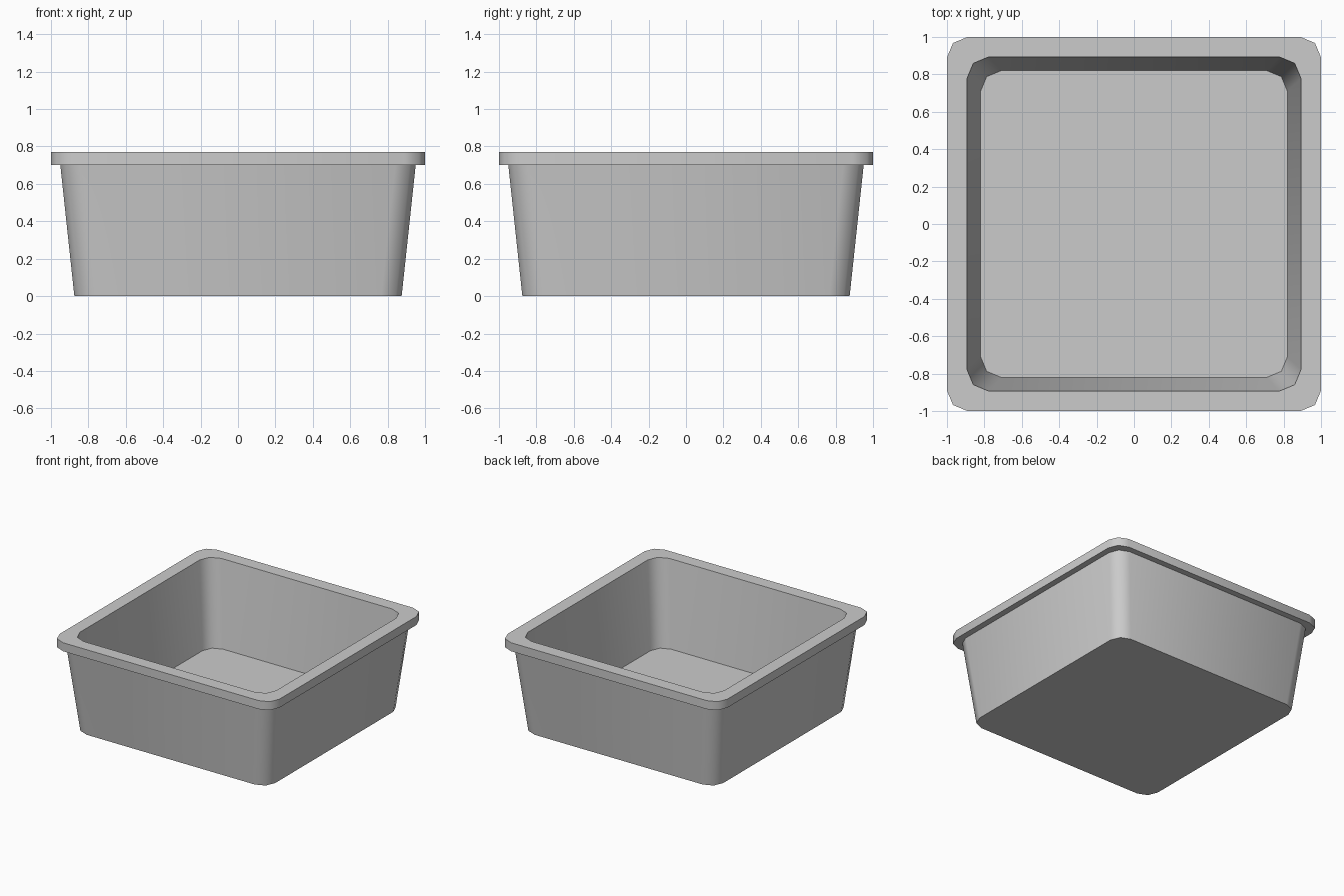
import bpy, bmesh
from math import sin, cos, pi

if "Cube" in bpy.data.objects:
    bpy.data.objects.remove(bpy.data.objects["Cube"])

def ring(bm, half, r, z, seg=2):
    """Rounded square loop of vertices at height z."""
    c = half - r
    verts = []
    for k, (sx, sy) in enumerate([(1, 1), (-1, 1), (-1, -1), (1, -1)]):
        for i in range(seg + 1):
            a = k * pi / 2 + i * pi / 2 / seg
            verts.append(bm.verts.new((sx * c + r * cos(a), sy * c + r * sin(a), z)))
    return verts

# Half width, corner radius, height: outer wall, rim, inner wall
profile = [(0.875, 0.11, 0.0), (0.95, 0.11, 0.70), (1.0, 0.11, 0.70),
           (1.0, 0.11, 0.77), (0.893, 0.115, 0.77), (0.82, 0.11, 0.07)]

bm = bmesh.new()
rings = [ring(bm, *p) for p in profile]
for a, b in zip(rings, rings[1:]):
    n = len(a)
    for i in range(n):
        j = (i + 1) % n
        bm.faces.new((a[i], a[j], b[j], b[i]))

# Underside and inner floor
bm.faces.new(rings[0][::-1])
bm.faces.new(rings[-1])
bmesh.ops.recalc_face_normals(bm, faces=bm.faces[:])

mesh = bpy.data.meshes.new("square_tub")
bm.to_mesh(mesh)
bm.free()
tub = bpy.data.objects.new("square_tub", mesh)
bpy.context.collection.objects.link(tub)

# Soft corners, crisp rim edges
bpy.context.view_layer.objects.active = tub
tub.select_set(True)
bpy.ops.object.shade_smooth_by_angle(angle=50 * pi / 180)
